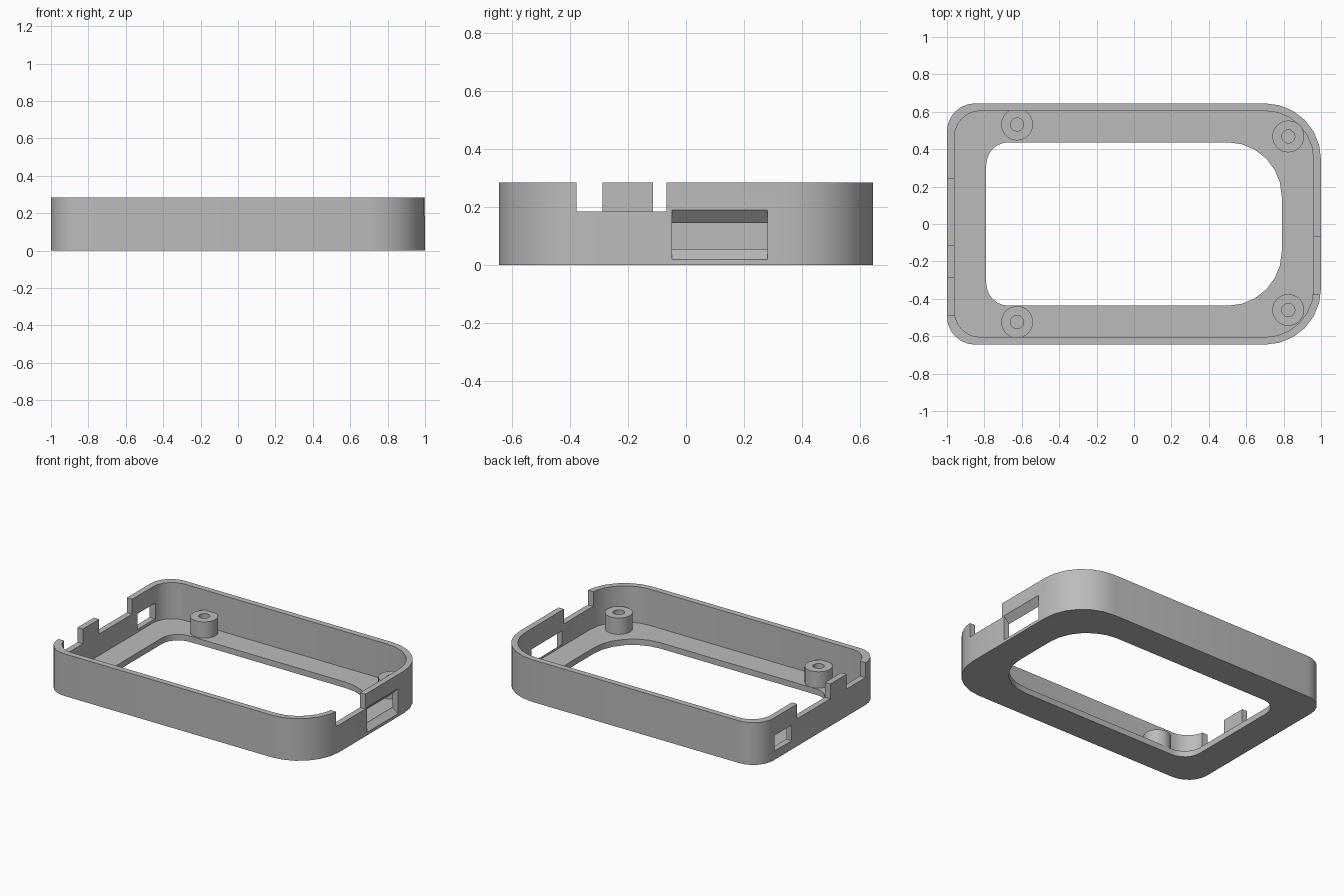
import bpy, bmesh, math
from mathutils import Vector

if "Cube" in bpy.data.objects:
    bpy.data.objects.remove(bpy.data.objects["Cube"])

grey = bpy.data.materials.new("grey plastic")
grey.diffuse_color = (0.5, 0.5, 0.5, 1)
grey.use_nodes = True
grey.node_tree.nodes["Principled BSDF"].inputs["Base Color"].default_value = grey.diffuse_color

WALL, FLOOR, TOP = 0.04, 0.04, 0.285
SEGS = 6


def outline(x, y, r_left, r_right, z):
    """Rounded rectangle, counter-clockwise, with its own left and right corner radii."""
    pts = []
    for sx, sy, r, start in ((1, 1, r_right, 0), (-1, 1, r_left, 90),
                             (-1, -1, r_left, 180), (1, -1, r_right, 270)):
        for i in range(SEGS + 1):
            a = math.radians(start + 90 * i / SEGS)
            pts.append(Vector((sx * (x - r) + r * math.cos(a),
                               sy * (y - r) + r * math.sin(a), z)))
    return pts


def loft(name, rings, wrap=False):
    """Join rings of equal size; wrap joins last to first, otherwise ends are capped."""
    bm = bmesh.new()
    loops = [[bm.verts.new(p) for p in ring] for ring in rings]
    pairs = list(zip(loops, loops[1:]))
    if wrap:
        pairs.append((loops[-1], loops[0]))
    else:
        bm.faces.new(loops[0])
        bm.faces.new(loops[-1])
    for a, b in pairs:
        n = len(a)
        for i in range(n):
            j = (i + 1) % n
            bm.faces.new((a[i], a[j], b[j], b[i]))
    bmesh.ops.recalc_face_normals(bm, faces=bm.faces)
    me = bpy.data.meshes.new(name)
    bm.to_mesh(me)
    bm.free()
    me.materials.append(grey)
    ob = bpy.data.objects.new(name, me)
    bpy.context.collection.objects.link(ob)
    return ob


def slot(x0, x1, y0, y1, outer, inner):
    """Cutter whose z range changes from outer (at x0) to inner (at x1)."""
    def ring(x, zz):
        return [(x, y0, zz[0]), (x, y1, zz[0]), (x, y1, zz[1]), (x, y0, zz[1])]
    ob = loft("cutter", [ring(x0, outer), ring(x1, inner)])
    ob.hide_render = True
    return ob


def smooth(ob):
    bpy.ops.object.select_all(action='DESELECT')
    ob.select_set(True)
    bpy.context.view_layer.objects.active = ob
    bpy.ops.object.shade_smooth_by_angle(angle=math.radians(30))


# Tray: outer wall, rim, inner wall, floor ledge and central opening
X, Y, RL, RR = 1.0, 0.645, 0.15, 0.30
tray = loft("tray", [
    outline(X, Y, RL, RR, 0),
    outline(X, Y, RL, RR, TOP),
    outline(X - WALL, Y - WALL, RL - 0.01, RR - WALL, TOP),
    outline(X - WALL, Y - WALL, RL - 0.01, RR - WALL, FLOOR),
    outline(0.79, 0.437, 0.12, 0.29, FLOOR),
    outline(0.79, 0.437, 0.12, 0.29, 0),
], wrap=True)

# Rim notches, left port and the flared right port
NOTCH = (0.185, 0.4)
cutters = [
    slot(0.9, 1.1, -0.377, -0.068, NOTCH, NOTCH),
    slot(-1.1, -0.9, -0.113, 0.24, NOTCH, NOTCH),
    slot(-1.1, -0.9, -0.49, -0.287, NOTCH, NOTCH),
    slot(-1.1, -0.9, 0.30, 0.485, (0.06, 0.165), (0.06, 0.165)),
    slot(1.01, 0.95, -0.048, 0.28, (0.011, 0.201), (0.064, 0.134)),
]
for c in cutters:
    m = tray.modifiers.new("cut", 'BOOLEAN')
    m.operation, m.solver, m.object = 'DIFFERENCE', 'EXACT', c
bpy.context.view_layer.update()
cut_mesh = bpy.data.meshes.new_from_object(
    tray.evaluated_get(bpy.context.evaluated_depsgraph_get()))
tray.modifiers.clear()
tray.data = cut_mesh
for c in cutters:
    bpy.data.objects.remove(c)
smooth(tray)


# Screw posts with blind holes
def post(name, x, y, r=0.085, hole=0.035, top=0.15, n=32):
    def ring(rad, z):
        return [(x + rad * math.cos(2 * math.pi * i / n),
                 y + rad * math.sin(2 * math.pi * i / n), z) for i in range(n)]
    smooth(loft(name, [ring(r, FLOOR - 0.01), ring(r, top),
                       ring(hole, top), ring(hole, FLOOR + 0.005)]))


for side, sy in (("back", 1), ("front", -1)):
    post(f"post_left_{side}", -0.625, sy * 0.528 + 0.004)
    post(f"post_right_{side}", 0.825, sy * 0.464 + 0.004)
